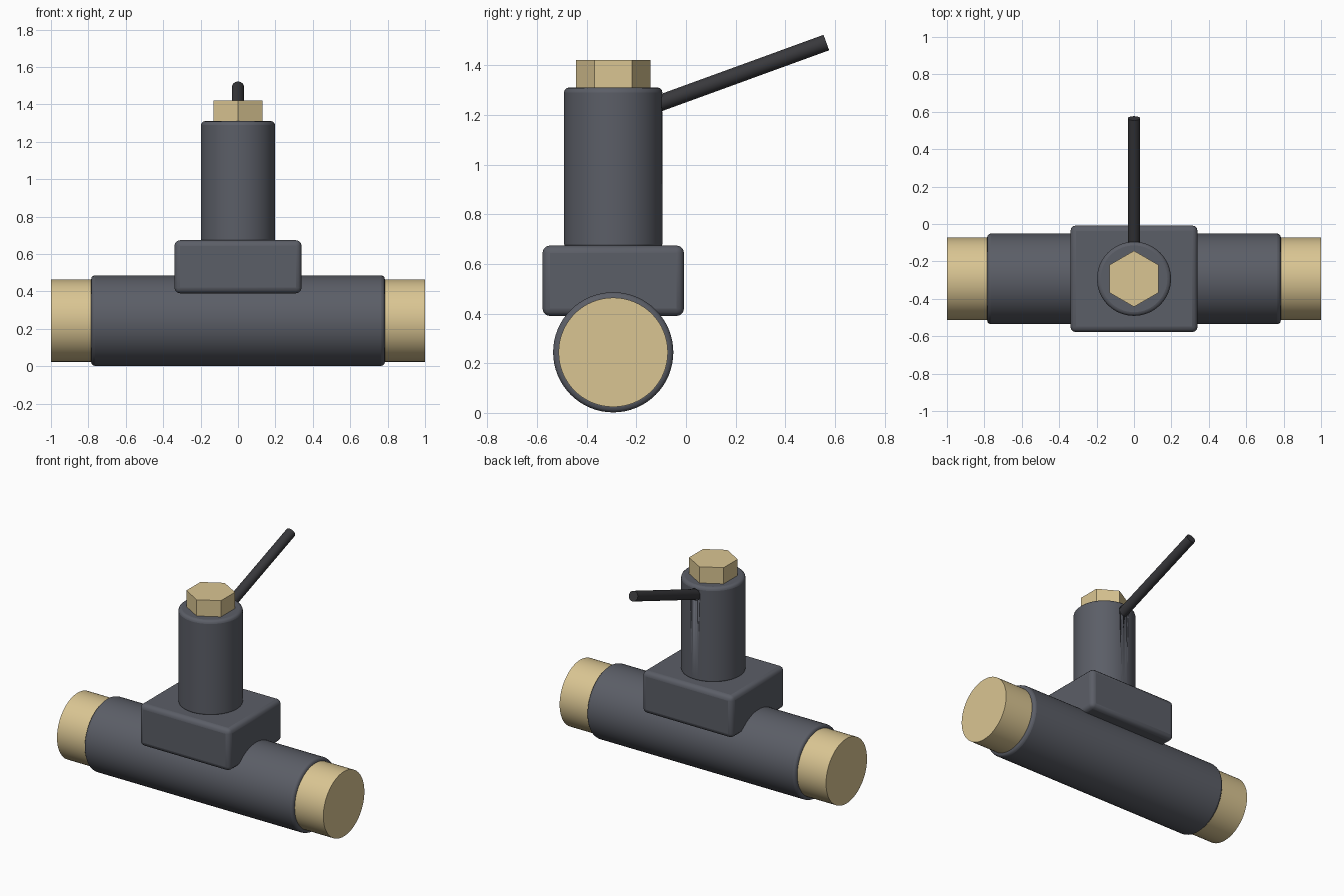
import bpy, math
from mathutils import Vector

if "Cube" in bpy.data.objects:
    bpy.data.objects.remove(bpy.data.objects["Cube"])

CY = -0.293          # shared y axis of body, block and stem
PIPE_Z = 0.244       # height of the horizontal pipe axis


def material(name, color):
    m = bpy.data.materials.new(name)
    m.diffuse_color = (*color, 1)
    m.use_nodes = True
    m.node_tree.nodes["Principled BSDF"].inputs["Base Color"].default_value = m.diffuse_color
    return m


steel = material("dark_steel", (0.105, 0.112, 0.135))
brass = material("brass", (0.70, 0.56, 0.29))
rod = material("dark_rod", (0.04, 0.04, 0.045))


def finish(ob, name, mat, bevel=0.0):
    ob.name = name
    if mat:
        ob.data.materials.append(mat)
    bpy.ops.object.shade_smooth_by_angle(angle=math.radians(35))
    if bevel:
        b = ob.modifiers.new("rounded_edges", 'BEVEL')
        b.width, b.segments = bevel, 3
        b.limit_method, b.angle_limit = 'ANGLE', math.radians(40)
    return ob


def rod_between(name, p, q, radius, mat, bevel=0.0, sides=64):
    # cylinder running from point p to point q
    p, q = Vector(p), Vector(q)
    d = q - p
    bpy.ops.mesh.primitive_cylinder_add(
        vertices=sides, radius=radius, depth=d.length, location=(p + q) / 2,
        rotation=d.to_track_quat('Z', 'Y').to_euler())
    return finish(bpy.context.object, name, mat, bevel)


# horizontal pipe body
rod_between("pipe_body", (-0.785, CY, PIPE_Z), (0.785, CY, PIPE_Z), 0.242, steel, 0.02)

# brass pipe ends
for side, s in (("left", -1), ("right", 1)):
    rod_between(f"{side}_pipe_end", (s * 0.74, CY, PIPE_Z), (s, CY, PIPE_Z), 0.22, brass)

# saddle block
bpy.ops.mesh.primitive_cube_add(size=1, location=(0, CY, 0.532))
block = bpy.context.object
block.scale = (0.68, 0.57, 0.284)
bpy.ops.object.transform_apply(location=False, rotation=False, scale=True)
finish(block, "saddle_block", steel, 0.03)

# upright stem
stem = rod_between("stem", (0, CY, 0.66), (0, CY, 1.31), 0.198, steel, 0.02)

# hexagonal cap nut, corners pointing front and back
bpy.ops.mesh.primitive_cylinder_add(vertices=6, radius=0.15, depth=0.13,
                                    location=(0, CY, 1.355))
finish(bpy.context.object, "hex_cap_nut", brass)

# lever rod, tilted up towards the back
tilt = math.radians(20)
axis = Vector((0, math.cos(tilt), math.sin(tilt)))
tip = Vector((0, 0.565, 1.491))
rod_between("lever", tip - axis * 0.80, tip, 0.033, rod, sides=32)

# socket in the stem around the lever
hole = rod_between("socket_cutter", tip - axis * 0.76, tip - axis * 0.60, 0.037, None, sides=32)
hole.hide_render = True
hole.hide_set(True)
cut = stem.modifiers.new("lever_socket", 'BOOLEAN')
cut.operation, cut.object, cut.solver = 'DIFFERENCE', hole, 'EXACT'
